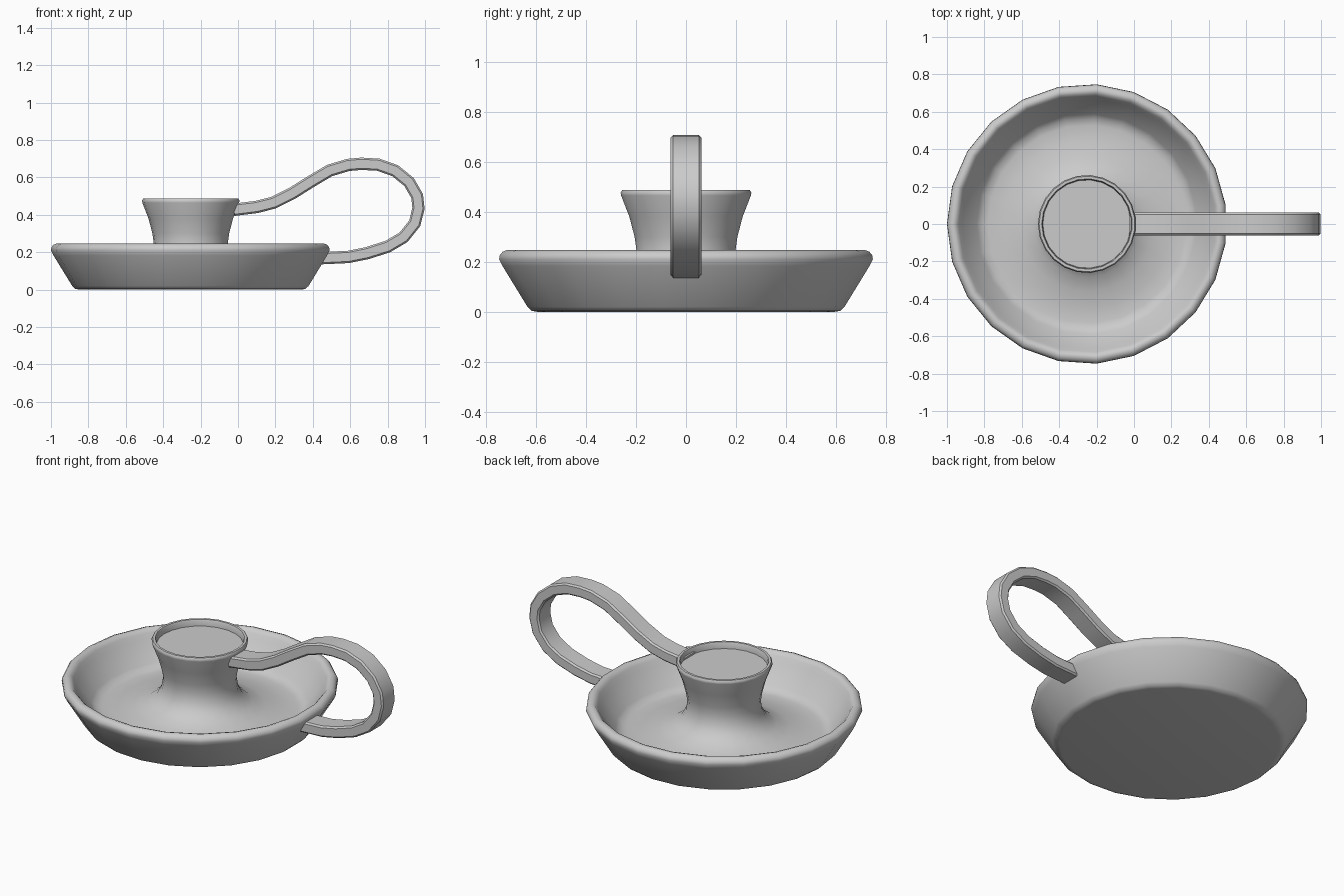
import bpy, bmesh
from math import cos, sin, pi, radians
from mathutils import Vector

if "Cube" in bpy.data.objects:
    bpy.data.objects.remove(bpy.data.objects["Cube"])

CX = -0.2515      # axis of the dish
SIDES = 23


def finish(bm, name, angle):
    bmesh.ops.recalc_face_normals(bm, faces=bm.faces[:])
    mesh = bpy.data.meshes.new(name)
    bm.to_mesh(mesh)
    bm.free()
    obj = bpy.data.objects.new(name, mesh)
    bpy.context.collection.objects.link(obj)
    bpy.ops.object.select_all(action='DESELECT')
    obj.select_set(True)
    bpy.context.view_layer.objects.active = obj
    bpy.ops.object.shade_smooth_by_angle(angle=radians(angle))
    return obj


def loft(bm, rings):
    """Bridge successive vertex rings and cap both ends."""
    for a, b in zip(rings, rings[1:]):
        n = len(a)
        for i in range(n):
            j = (i + 1) % n
            bm.faces.new((a[i], a[j], b[j], b[i]))
    bm.faces.new(rings[0])
    bm.faces.new(rings[-1])


# Dish and candle cup: one lathed profile (radius, height), underside to cup floor
profile = [(0.595, 0), (0.618, 0.004), (0.635, 0.02), (0.735, 0.183),
           (0.7485, 0.21), (0.746, 0.226), (0.735, 0.24), (0.717, 0.247),
           (0.70, 0.242), (0.687, 0.226), (0.67, 0.2), (0.59, 0.09),
           (0.565, 0.07), (0.53, 0.063), (0.45, 0.068), (0.36, 0.083),
           (0.285, 0.11), (0.235, 0.147), (0.208, 0.195), (0.199, 0.25),
           (0.206, 0.3), (0.227, 0.38),
           (0.26, 0.465), (0.262, 0.476), (0.256, 0.486), (0.242, 0.486),
           (0.238, 0.478), (0.236, 0.448)]
bm = bmesh.new()
rings = []
for r, z in profile:
    rings.append([bm.verts.new((CX + r * cos(pi + 2 * pi * i / SIDES),
                                r * sin(pi + 2 * pi * i / SIDES), z))
                  for i in range(SIDES)])
loft(bm, rings)
finish(bm, "dish_and_cup", 50)

# Looped strap handle: bevelled rectangle swept along a path in the xz plane
path = [(-0.022, 0.427), (0.10, 0.442), (0.19, 0.465), (0.29, 0.515),
        (0.39, 0.578), (0.49, 0.637), (0.59, 0.667), (0.66, 0.673),
        (0.75, 0.668), (0.84, 0.636), (0.915, 0.575), (0.958, 0.50),
        (0.965, 0.435), (0.945, 0.355), (0.885, 0.28), (0.80, 0.23),
        (0.69, 0.195), (0.59, 0.175), (0.44, 0.168)]
pts = [Vector((x, 0, z)) for x, z in path]
HW, HT, B = 0.061, 0.033, 0.009     # half width, half thickness, bevel
section = [(HW, HT - B), (HW - B, HT), (B - HW, HT), (-HW, HT - B),
           (-HW, B - HT), (B - HW, -HT), (HW - B, -HT), (HW, B - HT)]
bm = bmesh.new()
rings = []
for i, p in enumerate(pts):
    t = (pts[min(i + 1, len(pts) - 1)] - pts[max(i - 1, 0)]).normalized()
    normal = Vector((-t.z, 0, t.x))
    rings.append([bm.verts.new(p + Vector((0, y, 0)) + normal * n)
                  for y, n in section])
loft(bm, rings)
finish(bm, "handle", 40)
